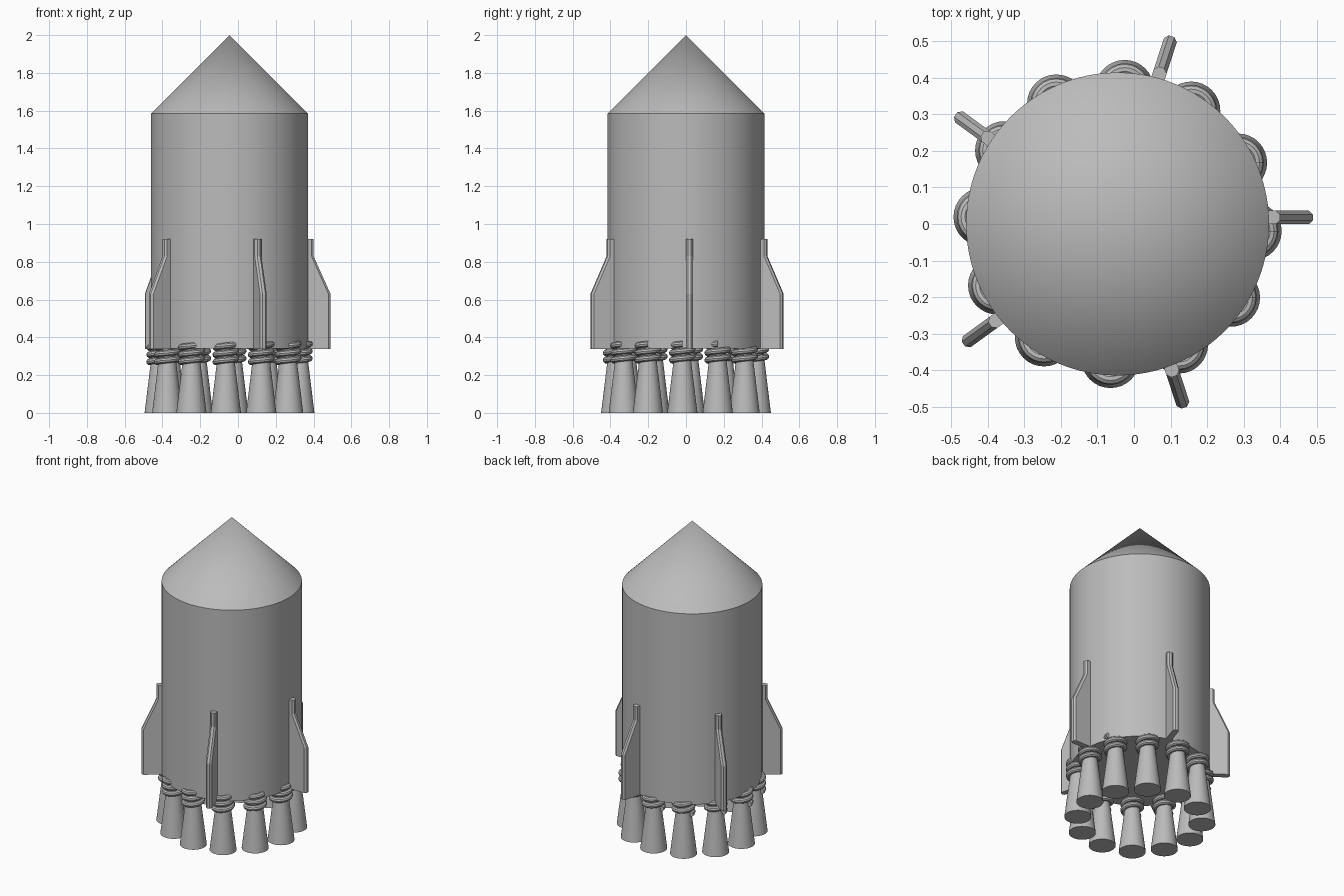
import bpy, bmesh
from math import sin, cos, pi, radians
from mathutils import Matrix, Vector

cube = bpy.data.objects.get("Cube")
if cube:
    bpy.data.objects.remove(cube)

grey = bpy.data.materials.new("light_grey")
grey.use_nodes = True
grey.diffuse_color = (0.5, 0.5, 0.5, 1)
grey.node_tree.nodes["Principled BSDF"].inputs["Base Color"].default_value = (0.5, 0.5, 0.5, 1)

AXIS = Vector((-0.045, 0, 0))   # rocket axis


def add(name, bm, smooth=True):
    bmesh.ops.recalc_face_normals(bm, faces=bm.faces)
    me = bpy.data.meshes.new(name)
    bm.to_mesh(me)
    bm.free()
    me.materials.append(grey)
    ob = bpy.data.objects.new(name, me)
    bpy.context.collection.objects.link(ob)
    if smooth:
        bpy.ops.object.select_all(action='DESELECT')
        ob.select_set(True)
        bpy.context.view_layer.objects.active = ob
        bpy.ops.object.shade_smooth_by_angle(angle=radians(30))
    return ob


def loft(bm, rings, close=True):
    """Skin a list of point rings, capping both ends."""
    loops = [[bm.verts.new(p) for p in ring] for ring in rings]
    n = len(loops[0])
    for a, b in zip(loops, loops[1:]):
        for i in range(n):
            j = (i + 1) % n
            bm.faces.new((a[i], a[j], b[j], b[i]))
    bm.faces.new(loops[0][::-1])
    bm.faces.new(loops[-1])


def frustum(name, r1, r2, z1, z2, centre, sides):
    bm = bmesh.new()
    bmesh.ops.create_cone(bm, cap_ends=True, segments=sides, radius1=r1, radius2=r2, depth=z2 - z1,
                          matrix=Matrix.Translation(centre + Vector((0, 0, (z1 + z2) / 2))))
    return add(name, bm)


# Hull and nose
frustum("hull", 0.415, 0.415, 0.34, 1.585, AXIS, 96)
frustum("nose_cone", 0.415, 0, 1.585, 2.0, AXIS, 96)


# Fins: chamfered cross-section lofted upward
def fin_section(r_in, r_out, z, half=0.0185, edge=0.008, c=0.011):
    side = [(r_in, edge), (r_in + c, half), (r_out - c, half), (r_out, edge)]
    pts = side + [(x, -y) for x, y in reversed(side)]
    return [Vector((x, y + 0.018, z)) for x, y in pts]


for k in range(5):
    bm = bmesh.new()
    turn = Matrix.Translation(AXIS) @ Matrix.Rotation(radians(72 * k), 4, 'Z')
    levels = [(0.535, 0.338), (0.535, 0.63), (0.445, 0.83), (0.445, 0.92)]
    loft(bm, [[turn @ p for p in fin_section(0.395, r, z)] for r, z in levels])
    add(f"fin_{k + 1}", bm, smooth=False)


# Coil spring: round tube swept along a helix
def coil(name, centre, radius=0.054, tube=0.017, z1=0.27, z2=0.365, turns=2.5, start=pi):
    bm = bmesh.new()
    steps, sides = 60, 10
    rings = []
    for s in range(steps + 1):
        t = s / steps
        a = start + t * turns * 2 * pi
        out, up = Vector((cos(a), sin(a), 0)), Vector((0, 0, 1))
        mid = centre + out * radius + up * (z1 + (z2 - z1) * t)
        rings.append([mid + (out * cos(b) + up * sin(b)) * tube
                      for b in (2 * pi * i / sides for i in range(sides))])
    loft(bm, rings)
    return add(name, bm)


# Engines
for k in range(12):
    a = radians(30 * k - 3)
    centre = AXIS + Vector((cos(a), sin(a), 0)) * 0.37
    frustum(f"nozzle_{k + 1}", 0.08, 0.038, 0, 0.345, centre, 32)
    coil(f"nozzle_coil_{k + 1}", centre)
